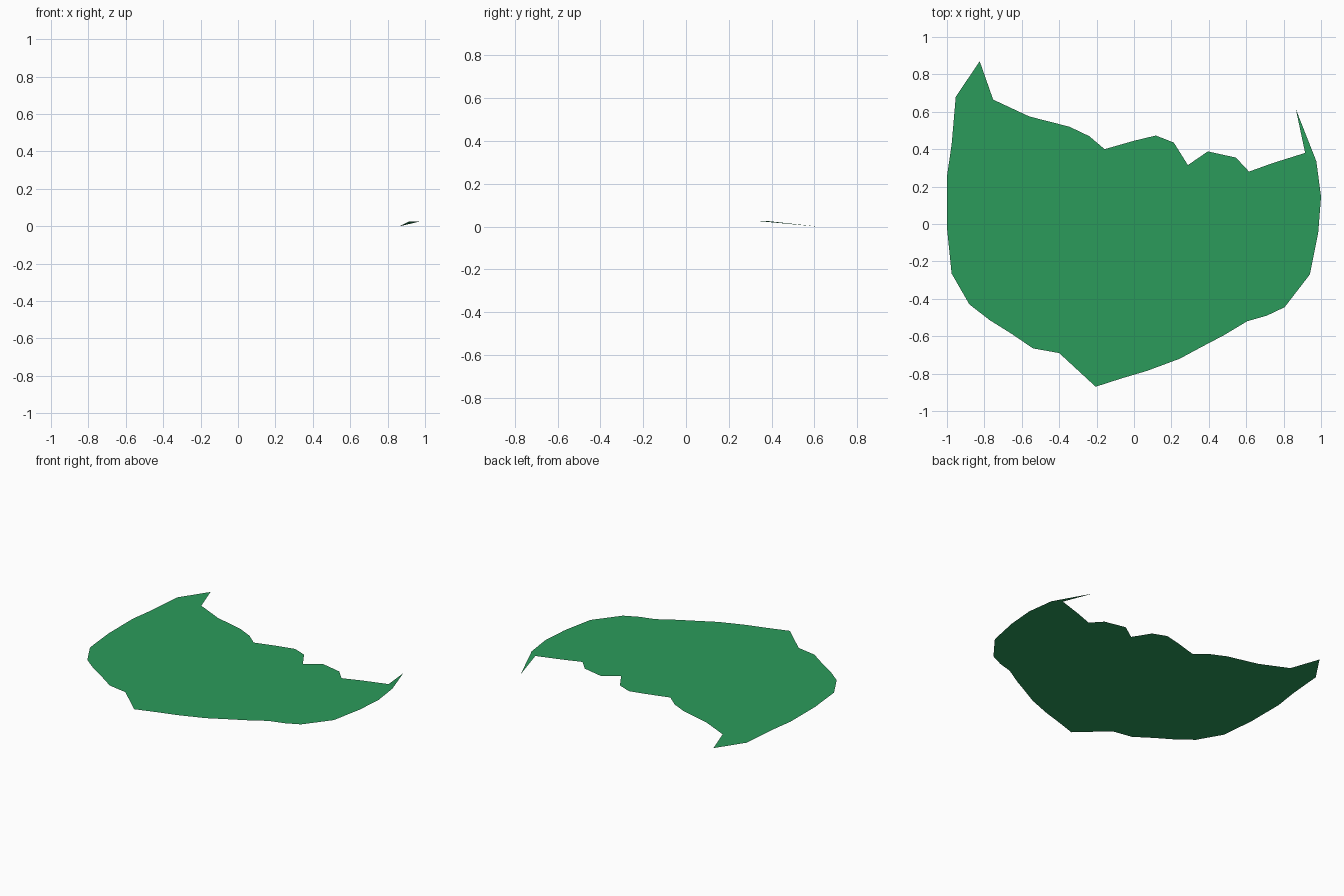
import bpy
import bmesh

if "Cube" in bpy.data.objects:
    bpy.data.objects.remove(bpy.data.objects["Cube"])

Z = 0.026  # height of the flat sheet; only the right-hand tip droops to z = 0

# Outline running clockwise from the right tip's outer base to its inner base
RIGHT_SIDE = [(.975, .335), (1, .145), (.985, -.045), (.94, -.27), (.805, -.445)]
FRONT_EDGE = [(.71, -.49), (.605, -.52), (.48, -.595), (.375, -.65), (.245, -.72),
              (.07, -.785), (-.065, -.825), (-.205, -.87), (-.4, -.69), (-.54, -.665),
              (-.65, -.59), (-.77, -.515), (-.88, -.43)]
LEFT_SIDE = [(-.975, -.265), (-1, -.02), (-1, .255), (-.975, .425), (-.953, .68),
             (-.825, .87), (-.753, .665)]
BACK_EDGE = [(-.56, .575), (-.345, .52), (-.24, .47), (-.157, .4), (0, .445),
             (.117, .473), (.213, .435), (.288, .315), (.395, .388), (.46, .28),
             (.545, .355), (.615, .28), (.74, .325), (.915, .38)]
TIP = (.865, .615, 0)

bm = bmesh.new()
verts = [bm.verts.new((x, y, Z)) for x, y in RIGHT_SIDE + FRONT_EDGE + LEFT_SIDE + BACK_EDGE]

# Flat sheet, then the bent tip as its own triangle
sheet = bm.faces.new(verts[::-1])
bm.faces.new((verts[0], bm.verts.new(TIP), verts[-1]))
bmesh.ops.triangulate(bm, faces=[sheet])
for face in bm.faces:
    face.normal_update()
    if face.normal.z < 0:
        face.normal_flip()

mesh = bpy.data.meshes.new("ground_patch")
bm.to_mesh(mesh)
bm.free()
patch = bpy.data.objects.new("ground_patch", mesh)
bpy.context.collection.objects.link(patch)

# Green surface
green = bpy.data.materials.new("grass_green")
green.diffuse_color = (0.024, 0.33, 0.105, 1)
green.use_nodes = True
green.node_tree.nodes["Principled BSDF"].inputs["Base Color"].default_value = green.diffuse_color
mesh.materials.append(green)
